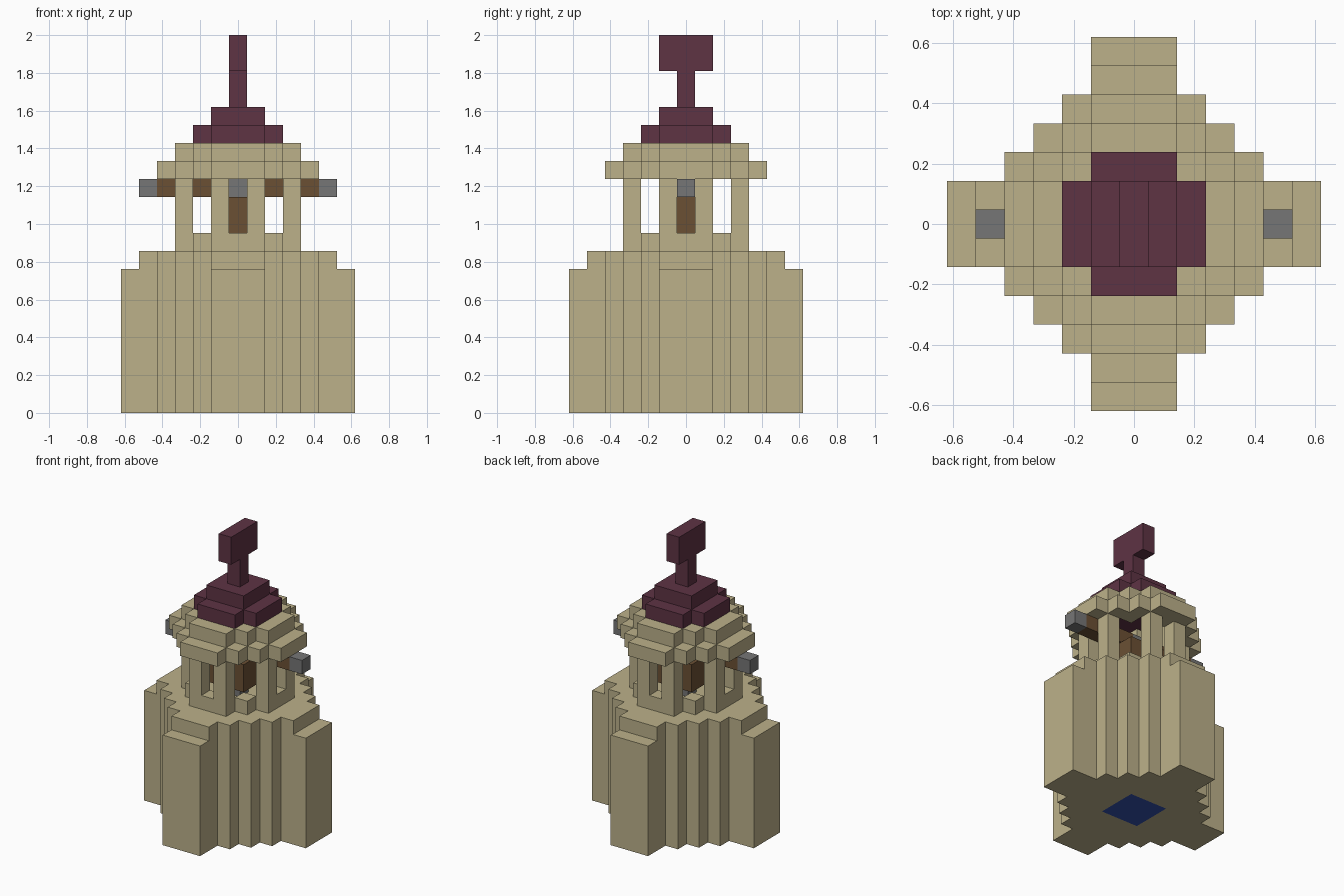
import bpy
import bmesh

if "Cube" in bpy.data.objects:
    bpy.data.objects.remove(bpy.data.objects["Cube"], do_unlink=True)

U = 2 / 21  # edge of one block


def material(name, rgb):
    linear = [((c / 255 + 0.055) / 1.055) ** 2.4 for c in rgb] + [1.0]
    mat = bpy.data.materials.new(name)
    mat.use_nodes = True
    mat.diffuse_color = linear
    mat.node_tree.nodes["Principled BSDF"].inputs["Base Color"].default_value = linear
    return mat


sandstone = material("sandstone", (188, 177, 138))
maroon = material("maroon", (94, 51, 68))
wood = material("brown wood", (107, 80, 52))
iron = material("grey iron", (118, 118, 118))
blue = material("blue", (51, 80, 170))


def plan(*reach):
    """Cells of a symmetric stepped plan: reach[i] is the half width of row i."""
    return {(x, y) for i, r in enumerate(reach) for y in (i, -i)
            for x in range(-r, r + 1)}


def blocks(name, cells, z0, z1, mats, rule=None):
    """Extrude plan cells from z0 to z1, leaving out the walls between cells."""
    bm = bmesh.new()
    sides = ((1, 0), (0, 1), (-1, 0), (0, -1))
    for x, y in sorted(cells):
        ring = [(x + a, y + b) for a, b in ((.5, -.5), (.5, .5), (-.5, .5), (-.5, -.5))]
        quads = [[(*p, z1) for p in ring], [(*p, z0) for p in reversed(ring)]]
        for i, (dx, dy) in enumerate(sides):
            if (x + dx, y + dy) not in cells:
                p, q = ring[i], ring[(i + 1) % 4]
                quads.append([(*p, z0), (*q, z0), (*q, z1), (*p, z1)])
        for quad in quads:
            face = bm.faces.new([bm.verts.new([c * U for c in v]) for v in quad])
            face.normal_update()
            if rule:
                face.material_index = rule(x, y, face.normal)
    bmesh.ops.remove_doubles(bm, verts=bm.verts, dist=U / 100)
    mesh = bpy.data.meshes.new(name)
    bm.to_mesh(mesh)
    bm.free()
    for mat in mats:
        mesh.materials.append(mat)
    obj = bpy.data.objects.new(name, mesh)
    bpy.context.collection.objects.link(obj)
    return obj


# Plans
core = plan(2, 2, 1)
drum = plan(3, 3, 2, 1)
eave = plan(4, 4, 3, 2, 1)
square = plan(1, 1)
centre = plan(0)

# Tower body with a blue square set in its underside
blocks("tower_body", plan(6, 6, 4, 3, 2, 1, 1), 0, 8, [sandstone, blue],
       lambda x, y, n: int(n.z < -0.5 and max(abs(x), abs(y)) <= 1))
blocks("tower_shoulder", plan(5, 5, 4, 3, 2, 1), 8, 9, [sandstone])

# Belfry: low wall, posts, hollow stepped roof
parapet = drum - core
blocks("parapet", parapet, 9, 10, [sandstone])
posts = {c for c in parapet if sorted(map(abs, c)) == [1, 3]}
blocks("belfry_posts", posts, 10, 13, [sandstone])
blocks("roof_eave", eave - core, 13, 14, [sandstone])
blocks("roof_step", drum - core, 14, 15, [sandstone])

# Cap with pole and pennant
blocks("cap_lower", core, 15, 16, [maroon])
blocks("cap_upper", square, 16, 17, [maroon])
blocks("pole", centre, 17, 19, [maroon])
blocks("pennant", {(0, y) for y in (-1, 0, 1)}, 19, 21, [maroon])

# Bell on a beam with iron tips and iron middle
blocks("bell_beam", plan(5), 12, 13, [wood, iron],
       lambda x, y, n: int(abs(x) in (0, 5)))
blocks("bell", square, 10, 12, [wood])
blocks("clapper", centre, 9, 10, [iron])
